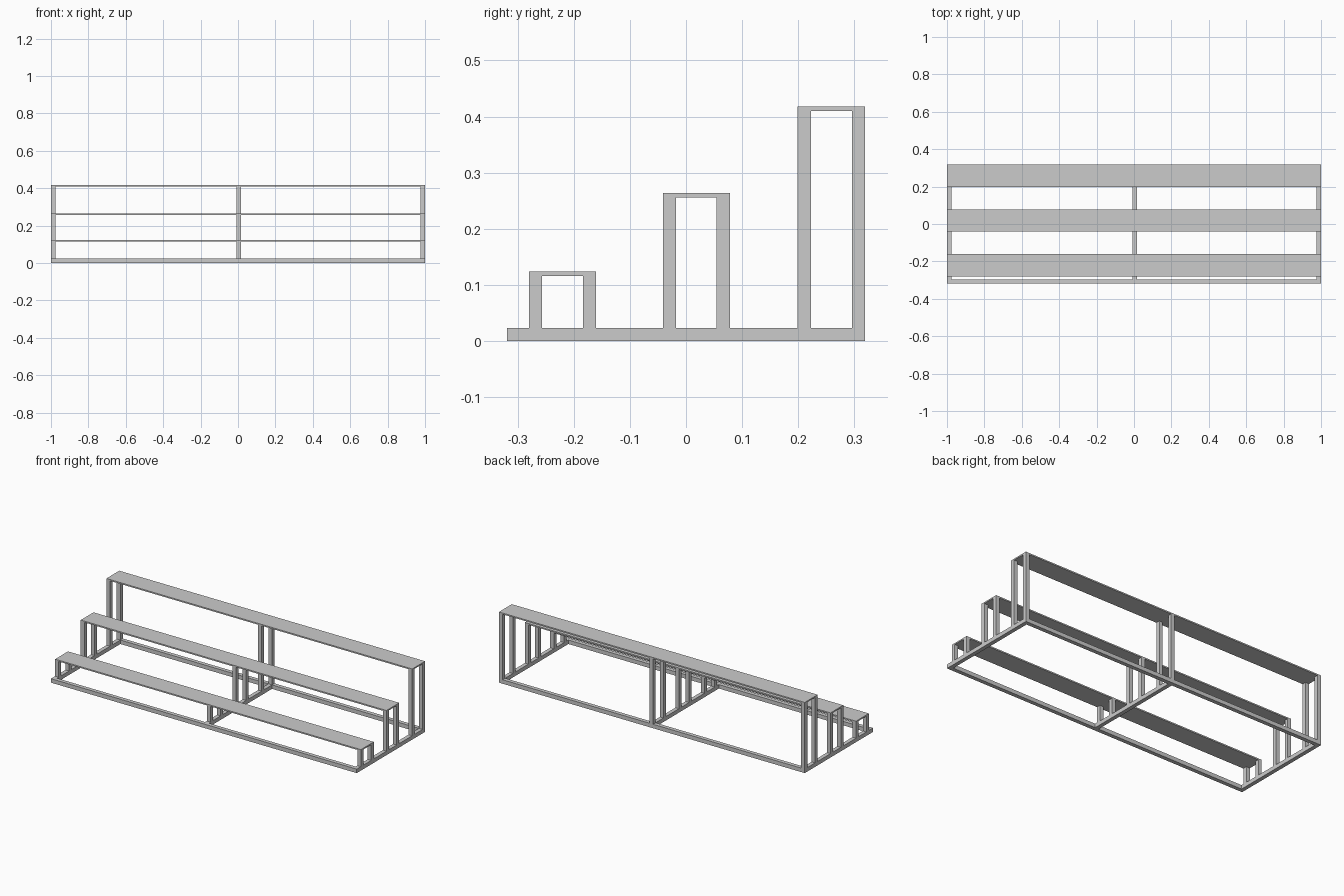
import bpy

if "Cube" in bpy.data.objects:
    bpy.data.objects.remove(bpy.data.objects["Cube"])

T = 0.0235          # square bar thickness
HALF_Y = 0.319      # half depth of the base
BOARD = 0.008       # shelf board thickness


def box(name, x0, x1, y0, y1, z0, z1):
    bpy.ops.mesh.primitive_cube_add(
        size=1, location=((x0 + x1) / 2, (y0 + y1) / 2, (z0 + z1) / 2))
    ob = bpy.context.object
    ob.name = name
    ob.scale = (x1 - x0, y1 - y0, z1 - z0)
    bpy.ops.object.transform_apply(location=False, rotation=False, scale=True)
    return ob


# Left edge of each frame: left, centre, right
frames = {"left": -1.0, "centre": -0.008, "right": 1.0 - T}

# Base rails running lengthwise
box("base_front_rail", -1, 1, -HALF_Y, -HALF_Y + T, 0, T)
box("base_back_rail", -1, 1, HALF_Y - T, HALF_Y, 0, T)

# Base cross bars between the rails
for side, x in frames.items():
    box(f"base_{side}_cross_bar", x, x + T, -HALF_Y + T, HALF_Y - T, 0, T)

# Three rising shelves: front edge y, back edge y, top z
shelves = {
    "low": (-0.280, -0.160, 0.124),
    "middle": (-0.041, 0.078, 0.264),
    "high": (0.199, HALF_Y, 0.418),
}
for level, (y0, y1, top) in shelves.items():
    box(f"{level}_shelf_board", -1, 1, y0, y1, top - BOARD, top)
    # Pair of posts under the board at every frame
    for side, x in frames.items():
        box(f"{level}_{side}_front_post", x, x + T, y0, y0 + T, T, top - BOARD)
        box(f"{level}_{side}_back_post", x, x + T, y1 - T, y1, T, top - BOARD)
